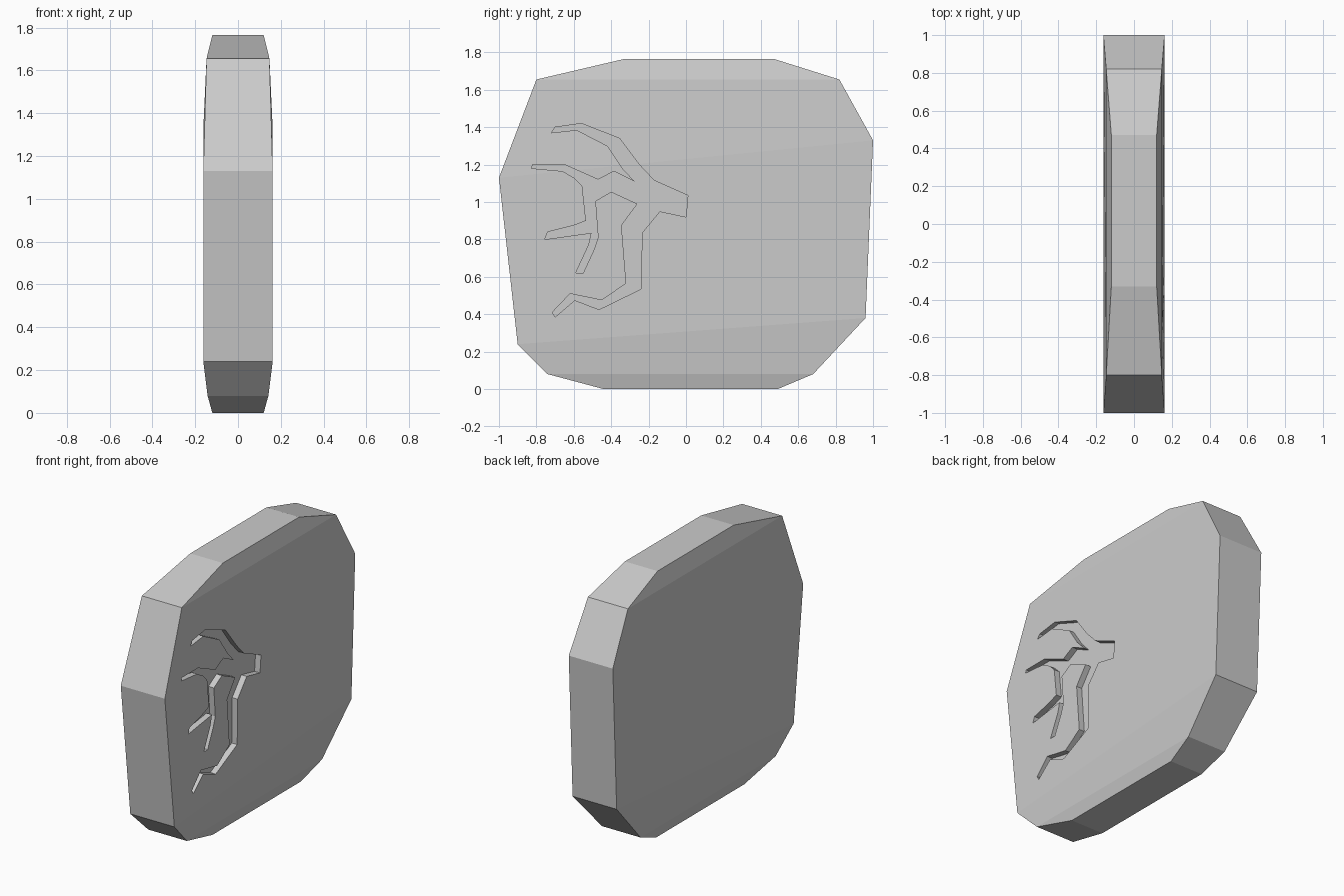
import bpy, bmesh

if "Cube" in bpy.data.objects:
    bpy.data.objects.remove(bpy.data.objects["Cube"])


def make_object(name, bm):
    bmesh.ops.recalc_face_normals(bm, faces=bm.faces)
    mesh = bpy.data.meshes.new(name)
    bm.to_mesh(mesh)
    bm.free()
    obj = bpy.data.objects.new(name, mesh)
    bpy.context.collection.objects.link(obj)
    return obj


# Slab: rungs from bottom to top (y left, z left, y right, z right, half thickness)
rungs = [
    (-0.44, 0.00, 0.49, 0.00, 0.12),
    (-0.74, 0.08, 0.68, 0.08, 0.142),
    (-0.90, 0.24, 0.96, 0.38, 0.162),
    (-1.00, 1.13, 1.00, 1.33, 0.162),
    (-0.80, 1.655, 0.82, 1.655, 0.147),
    (-0.33, 1.765, 0.47, 1.765, 0.12),
]
bm = bmesh.new()
rings = [[bm.verts.new(p) for p in ((-h, yl, zl), (h, yl, zl), (h, yr, zr), (-h, yr, zr))]
         for yl, zl, yr, zr, h in rungs]
for low, high in zip(rings, rings[1:]):
    for i in range(4):
        j = (i + 1) % 4
        bm.faces.new((low[i], low[j], high[j], high[i]))
bm.faces.new(rings[0])
bm.faces.new(rings[-1])
slab = make_object("stone_slab", bm)

# Branching groove: outline (y, z), pushed into the +x face
outline = [
    # stem end and lowest branch
    (0.01, 1.035), (0.0, 0.92), (-0.14, 0.95), (-0.235, 0.835), (-0.24, 0.535),
    (-0.465, 0.425), (-0.595, 0.475), (-0.70, 0.385), (-0.715, 0.41), (-0.62, 0.51),
    (-0.45, 0.475), (-0.32, 0.565), (-0.345, 0.875), (-0.26, 0.99),
    # forked middle branch
    (-0.40, 1.055), (-0.485, 1.005), (-0.47, 0.81), (-0.49, 0.75), (-0.55, 0.62),
    (-0.59, 0.62), (-0.52, 0.77), (-0.505, 0.835), (-0.755, 0.80), (-0.74, 0.84),
    (-0.60, 0.875), (-0.535, 0.90), (-0.555, 1.085), (-0.60, 1.13), (-0.66, 1.165),
    (-0.825, 1.18), (-0.82, 1.20), (-0.65, 1.20), (-0.47, 1.12), (-0.385, 1.165),
    # upper branch
    (-0.275, 1.11), (-0.34, 1.18), (-0.42, 1.30), (-0.585, 1.385), (-0.72, 1.37),
    (-0.70, 1.40), (-0.56, 1.42), (-0.355, 1.34), (-0.25, 1.20), (-0.17, 1.115),
]
bm = bmesh.new()
floor = bm.faces.new([bm.verts.new((0.122, y, z)) for y, z in outline])
walls = bmesh.ops.extrude_face_region(bm, geom=[floor])["geom"]
bmesh.ops.translate(bm, vec=(0.2, 0, 0),
                    verts=[v for v in walls if isinstance(v, bmesh.types.BMVert)])
# extruding keeps the floor only if it is still present
if not any(all(abs(v.co.x - 0.122) < 1e-5 for v in f.verts) for f in bm.faces):
    bmesh.ops.holes_fill(bm, edges=bm.edges[:], sides=0)
cutter = make_object("groove_cutter", bm)
cutter.hide_render = True
cutter.display_type = 'WIRE'

cut = slab.modifiers.new("groove", 'BOOLEAN')
cut.operation = 'DIFFERENCE'
cut.solver = 'EXACT'
cut.object = cutter
